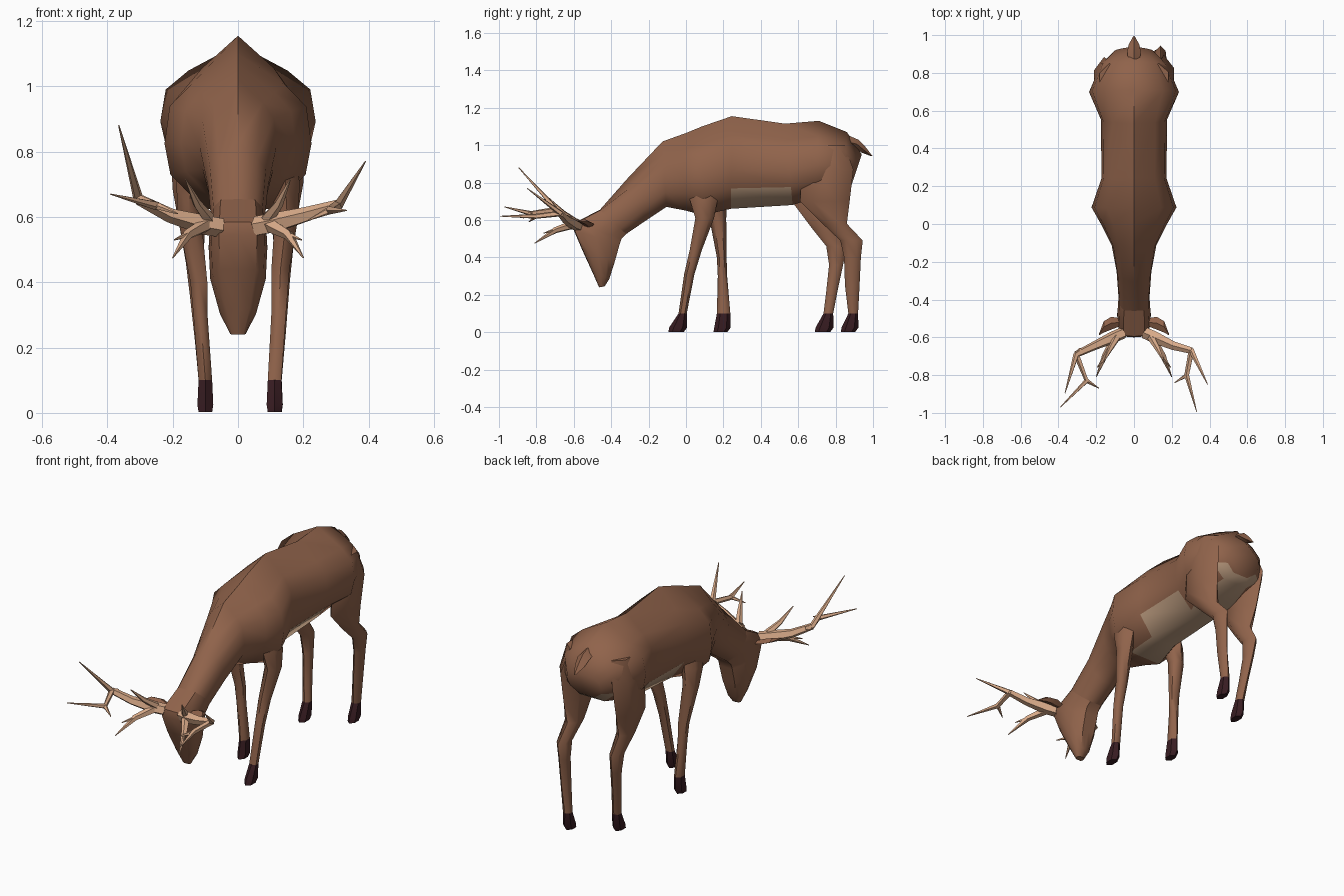
import bpy, bmesh, math
from mathutils import Vector

if "Cube" in bpy.data.objects:
    bpy.data.objects.remove(bpy.data.objects["Cube"])


def material(name, r, g, b):
    m = bpy.data.materials.new(name)
    m.diffuse_color = (r, g, b, 1)
    m.use_nodes = True
    m.node_tree.nodes["Principled BSDF"].inputs["Base Color"].default_value = m.diffuse_color
    return m


COAT = material("brown coat", 0.28, 0.125, 0.07)
PALE = material("pale belly", 0.47, 0.31, 0.20)
ANTLER = material("antler tan", 0.72, 0.42, 0.26)
HOOF = material("dark hoof", 0.04, 0.012, 0.016)


def loft(name, rings, mats, rule=None, angle=45):
    """Skin a list of equal-length rings, cap both ends; rule(i, j) picks the material."""
    bm = bmesh.new()
    vs = [[bm.verts.new(p) for p in r] for r in rings]
    n = len(rings[0])
    for i in range(len(rings) - 1):
        for j in range(n):
            k = (j + 1) % n
            f = bm.faces.new((vs[i][j], vs[i][k], vs[i + 1][k], vs[i + 1][j]))
            f.material_index = rule(i, j) if rule else 0
    bm.faces.new(vs[0])
    bm.faces.new(vs[-1])
    bmesh.ops.recalc_face_normals(bm, faces=bm.faces)
    me = bpy.data.meshes.new(name)
    bm.to_mesh(me)
    bm.free()
    for m in mats:
        me.materials.append(m)
    ob = bpy.data.objects.new(name, me)
    bpy.context.collection.objects.link(ob)
    bpy.ops.object.select_all(action='DESELECT')
    ob.select_set(True)
    bpy.context.view_layer.objects.active = ob
    bpy.ops.object.shade_smooth_by_angle(angle=math.radians(angle))
    return ob


def section(yt, zt, yb, zb, w, profile):
    """Symmetric cross-section between a top point and a bottom point."""
    def at(u, s):
        return Vector((s * w, yt + (yb - yt) * u, zt + (zb - zt) * u))
    half = [at(u, s) for u, s in profile]
    other = [at(u, -s) for u, s in reversed(profile) if s > 0]
    return half + other


TRUNK = [(0, 0), (.2, .64), (.34, .93), (.58, 1), (.78, .92), (1, .45), (1, 0)]
HEAD = [(0, 0), (0.02, .65), (.2, .92), (.5, 1), (.78, .85), (1, .45), (1, 0)]

# Trunk and neck, with a pale strip along the underside
trunk = [(-.31, .825, -.21, .60, .092), (-.125, 1.02, -.105, .67, .118),
         (.0, 1.065, .0, .65, .175), (.085, 1.10, .09, .625, .225),
         (.245, 1.155, .24, .66, .172), (.53, 1.115, .57, .68, .175),
         (.71, 1.13, .69, .72, .238), (.86, 1.07, .84, .755, .175),
         (.94, .95, .885, .785, .105)]
poll = section(-.46, .655, -.32, .525, .082, HEAD)


def belly(i, j):
    if i in (5, 8):
        return int(4 <= j <= 7)
    return int(i >= 4 and 5 <= j <= 6)


loft("body", [poll] + [section(*r, TRUNK) for r in trunk], [COAT, PALE], belly, 60)

# Head
head = [(-.595, .585, -.345, .50, .088), (-.60, .545, -.355, .47, .09),
        (-.555, .44, -.38, .38, .085), (-.50, .32, -.41, .285, .055),
        (-.465, .24, -.435, .245, .024)]
loft("head", [poll] + [section(*r, HEAD) for r in head], [COAT])


# Legs: rings are (z, x, front y, back y, half width)
def leg_ring(z, x, yf, yb, w):
    c, r = (yf + yb) / 2, (yb - yf) / 2
    return [Vector((x + w * math.sin(a), c - r * math.cos(a), z))
            for a in (k * math.pi / 3 for k in range(6))]


def leg(name, rings, toe):
    loft(name, [leg_ring(*r) for r in rings], [COAT], angle=60)
    z, x, yf, yb, w = rings[-1]
    hoof = [(z, x, yf, yb, w), (.025, x, yf - toe, yb + .002, w + .004),
            (.002, x, yf - toe - .004, yb - .015, w)]
    loft(name + "_hoof", [leg_ring(*r) for r in hoof], [HOOF], angle=30)


leg("front_leg_right", [(.85, .12, .02, .17, .05), (.71, .145, .02, .17, .05),
                        (.61, .15, .05, .15, .042),
                        (.44, .13, .02, .085, .032), (.31, .125, -.01, .045, .026),
                        (.1, .112, -.04, .004, .024)], .05)
leg("front_leg_left", [(.85, -.12, .06, .2, .05), (.71, -.145, .08, .22, .05),
                       (.61, -.15, .125, .215, .042), (.40, -.12, .165, .217, .03),
                       (.30, -.115, .17, .22, .025), (.1, -.1, .165, .237, .024)], .014)
leg("hind_leg_right", [(1.0, .13, .67, .85, .06), (.87, .158, .62, .895, .062),
                       (.70, .152, .61, .875, .055),
                       (.58, .14, .73, .86, .043), (.49, .14, .825, .945, .032),
                       (.40, .136, .845, .935, .026), (.25, .127, .85, .928, .023),
                       (.1, .113, .868, .92, .024)], .036)
leg("hind_leg_left", [(1.0, -.13, .65, .85, .06), (.87, -.158, .60, .885, .062),
                      (.68, -.152, .58, .84, .055),
                      (.56, -.14, .67, .80, .043), (.46, -.132, .75, .86, .032),
                      (.36, -.125, .765, .84, .026), (.22, -.112, .75, .81, .023),
                      (.1, -.1, .735, .787, .024)], .042)


# Tapered tube along a path of points
def tube(name, pts, radii, mat, sides=5):
    pts = [Vector(p) for p in pts]
    rings = []
    for i, p in enumerate(pts):
        d = (pts[min(i + 1, len(pts) - 1)] - pts[max(i - 1, 0)]).normalized()
        u = d.cross(Vector((0, .3, 1))).normalized()
        v = d.cross(u)
        rings.append([p + radii[i] * (u * math.cos(a) + v * math.sin(a))
                      for a in (k * math.tau / sides for k in range(sides))])
    loft(name, rings, [mat], angle=30)


# Antlers: the head is slightly rolled, so the outer tips differ per side
TIPS = {
    -1: dict(side="left", bend=(-.305, -.69, .655), tip=(-.365, -.895, .88),
             fork=(-.25, -.83, .635), outer=(-.39, -.97, .67), inner=(-.185, -.87, .61)),
    1: dict(side="right", bend=(.305, -.67, .635), tip=(.39, -.85, .77),
            fork=(.28, -.80, .62), outer=(.332, -.995, .62), inner=(.215, -.84, .59)),
}
for s, t in TIPS.items():
    n = "antler_" + t["side"]
    tube(n + "_beam", [(s * .055, -.575, .57), (s * .11, -.60, .58),
                       (s * .21, -.645, .607), t["bend"]], [.032, .033, .024, .018], ANTLER)
    tube(n + "_top_tine", [(s * .28, -.665, t["bend"][2] - .008), t["bend"], t["tip"]],
         [.014, .016, .002], ANTLER)
    tube(n + "_front_branch", [t["bend"], t["fork"], t["outer"]], [.016, .014, .002], ANTLER)
    tube(n + "_inner_tine", [t["fork"], t["inner"]], [.012, .002], ANTLER)
    tube(n + "_brow_tine", [(s * .09, -.59, .58), (s * .155, -.70, .545),
                            (s * .20, -.81, .475)], [.024, .016, .002], ANTLER)
    tube(n + "_brow_fork", [(s * .145, -.69, .55), (s * .195, -.76, .53)],
         [.012, .002], ANTLER)
    tube(n + "_upper_tine", [(s * .09, -.60, .595), (s * .125, -.66, .64),
                             (s * .16, -.73, .715)], [.02, .014, .002], ANTLER)

    # Ears: flattened leaves behind the antlers
    ear = [(.07, -.52, .565, .02), (.12, -.525, .58, .034),
           (.16, -.545, .59, .03), (.185, -.585, .595, .004)]
    loft("ear_" + t["side"],
         [[Vector((s * x, y + dy * w, z + dz * w))
           for dy, dz in ((-1, 0), (0, .5), (1, 0), (0, -.3))] for x, y, z, w in ear],
         [COAT], angle=30)

# Tail
tail = [(.85, 1.06, .87, .98, .03), (.92, 1.03, .91, .98, .036),
        (.96, .99, .94, .96, .028), (.997, .942, .987, .942, .005)]
loft("tail", [section(*r, [(0, 0), (.5, 1), (1, 0)]) for r in tail], [COAT])
